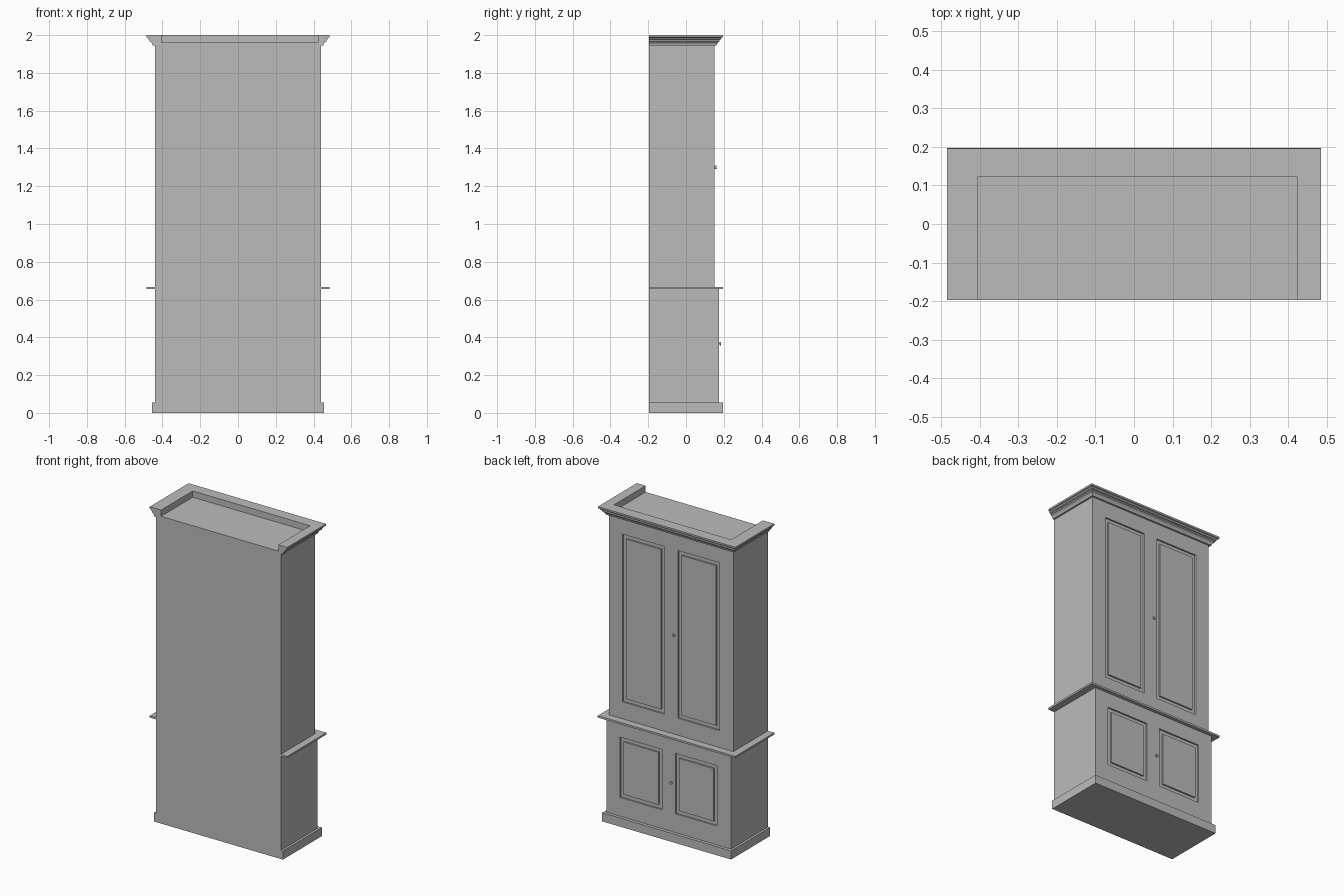
import bpy
import bmesh
from mathutils import Matrix

if "Cube" in bpy.data.objects:
    bpy.data.objects.remove(bpy.data.objects["Cube"], do_unlink=True)

BACK = -0.197
LOWER_FRONT, UPPER_FRONT = 0.175, 0.15

paint = bpy.data.materials.new("plain_grey")
paint.use_nodes = True
GREY = (0.5, 0.5, 0.5, 1)
paint.diffuse_color = GREY
paint.node_tree.nodes["Principled BSDF"].inputs["Base Color"].default_value = GREY


def make_object(name, bm):
    bmesh.ops.recalc_face_normals(bm, faces=bm.faces)
    mesh = bpy.data.meshes.new(name)
    bm.to_mesh(mesh)
    bm.free()
    mesh.materials.append(paint)
    obj = bpy.data.objects.new(name, mesh)
    bpy.context.collection.objects.link(obj)
    return obj


def box(name, half_width, front, z0, z1):
    bm = bmesh.new()
    bmesh.ops.create_cube(bm, size=1)
    bmesh.ops.scale(bm, vec=(2 * half_width, front - BACK, z1 - z0), verts=bm.verts)
    bmesh.ops.translate(bm, vec=(0, (front + BACK) / 2, (z0 + z1) / 2), verts=bm.verts)
    return make_object(name, bm)


def loft(name, sections, closed):
    """Bridge matching closed cross-sections, capping the ends if open."""
    bm = bmesh.new()
    rings = [[bm.verts.new(p) for p in s] for s in sections]
    pairs = list(zip(rings, rings[1:]))
    if closed:
        pairs.append((rings[-1], rings[0]))
    else:
        bm.faces.new(rings[0])
        bm.faces.new(rings[-1])
    for a, b in pairs:
        for i in range(len(a)):
            j = (i + 1) % len(a)
            bm.faces.new((a[i], a[j], b[j], b[i]))
    return make_object(name, bm)


def cut_panel_groove(body, x0, x1, z0, z1, front, width=0.025, depth=0.01):
    """Cut a rectangular groove that leaves a raised door panel inside it."""
    sections = []
    for x, z, sx, sz in ((x0, z0, 1, 1), (x1, z0, -1, 1), (x1, z1, -1, -1), (x0, z1, 1, -1)):
        xi, zi = x + sx * width, z + sz * width
        sections.append([(x, front - depth, z), (x, front + depth, z),
                         (xi, front + depth, zi), (xi, front - depth, zi)])
    cutter = loft("groove_cutter", sections, True)
    cutter.hide_render = True
    mod = body.modifiers.new("panel_groove", "BOOLEAN")
    mod.operation = "DIFFERENCE"
    mod.solver = "EXACT"
    mod.object = cutter
    bpy.context.view_layer.objects.active = body
    bpy.ops.object.modifier_apply(modifier=mod.name)
    bpy.data.objects.remove(cutter, do_unlink=True)


def knob(name, x, front, z):
    bm = bmesh.new()
    turn = Matrix.Rotation(-1.570796, 4, "X")
    for radius, start, end in ((0.005, -0.002, 0.006), (0.009, 0.004, 0.011)):
        place = Matrix.Translation((x, front + (start + end) / 2, z)) @ turn
        bmesh.ops.create_cone(bm, cap_ends=True, segments=16, radius1=radius,
                              radius2=radius, depth=end - start, matrix=place)
    obj = make_object(name, bm)
    bpy.ops.object.select_all(action="DESELECT")
    obj.select_set(True)
    bpy.context.view_layer.objects.active = obj
    bpy.ops.object.shade_smooth_by_angle()


# Carcass
box("plinth", 0.455, 0.195, 0, 0.055)
lower = box("lower_cupboard", 0.44, LOWER_FRONT, 0.055, 0.655)
box("waist_shelf", 0.485, 0.197, 0.655, 0.667)
upper = box("upper_cupboard", 0.44, UPPER_FRONT, 0.667, 1.96)

# Door panels, one pair per cupboard
for x0, x1 in ((-0.343, -0.048), (0.048, 0.343)):
    cut_panel_groove(lower, x0, x1, 0.175, 0.56, LOWER_FRONT)
    cut_panel_groove(upper, x0, x1, 0.775, 1.845, UPPER_FRONT)

knob("lower_knob", -0.022, LOWER_FRONT, 0.367)
knob("upper_knob", -0.022, UPPER_FRONT, 1.3)

# Cornice: moulded outer profile (overhang, height) mitred round three sides
moulding = [(0, 1.96), (0, 1.945), (0.012, 1.945), (0.014, 1.953), (0.02, 1.962),
            (0.028, 1.967), (0.028, 1.975), (0.034, 1.978), (0.038, 1.986),
            (0.045, 1.989), (0.045, 2.0)]


def cornice_section(side, at_back):
    inner_x = 0.423 if side > 0 else -0.405
    inner_y = BACK if at_back else 0.122
    points = [(side * (0.44 + o), BACK if at_back else UPPER_FRONT + o, z)
              for o, z in moulding]
    return points + [(inner_x, inner_y, 2.0), (inner_x, inner_y, 1.96)]


loft("cornice", [cornice_section(s, b) for s, b in
                 ((-1, True), (-1, False), (1, False), (1, True))], False)
